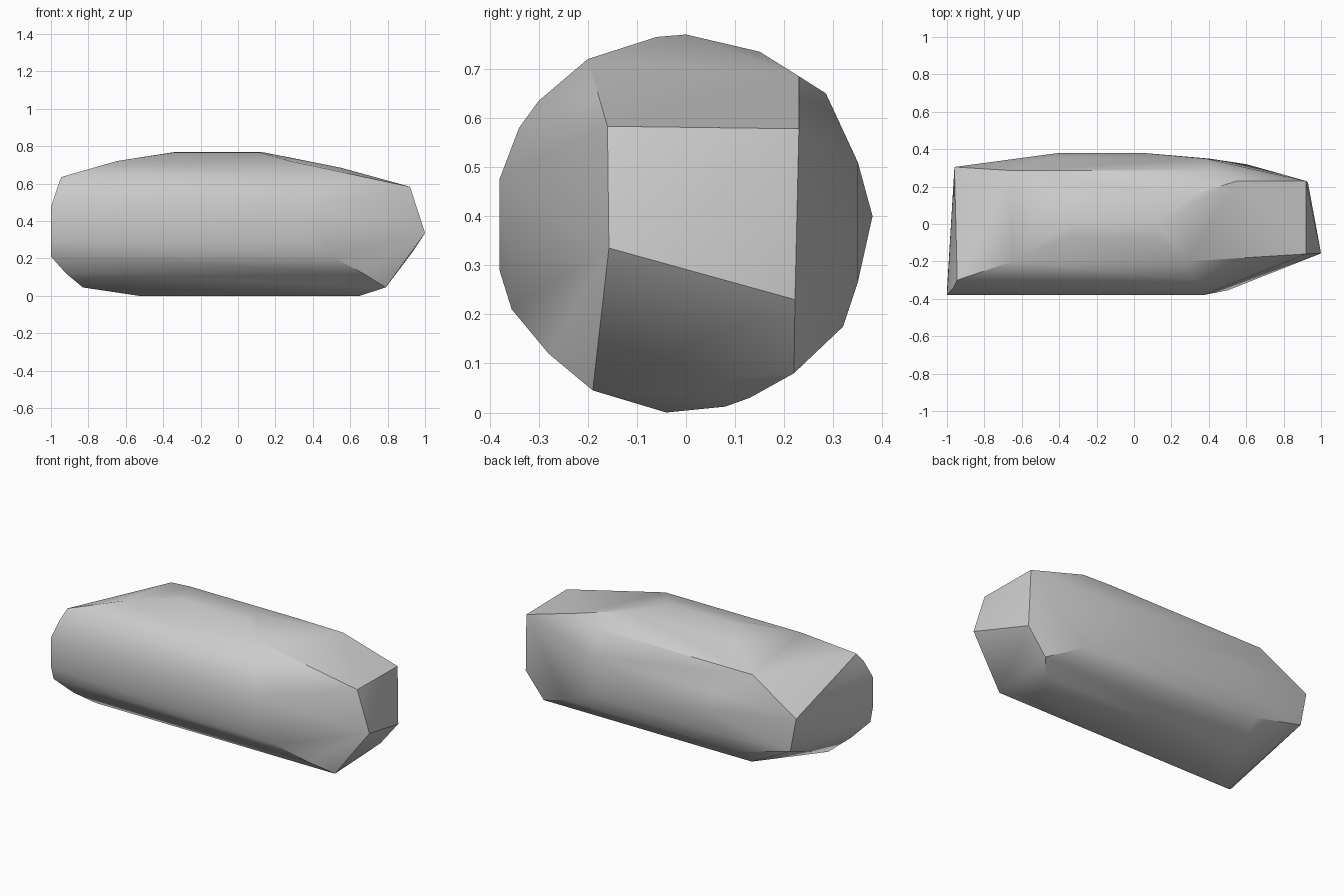
import bpy
import bmesh
import math

cube = bpy.data.objects.get("Cube")
if cube:
    bpy.data.objects.remove(cube, do_unlink=True)

# Plain grey stone
stone = bpy.data.materials.new("grey_stone")
stone.use_nodes = True
grey = (0.6, 0.6, 0.6, 1.0)
stone.diffuse_color = grey
stone.node_tree.nodes["Principled BSDF"].inputs["Base Color"].default_value = grey

# Rounded barrel: each long ridge as (y, z, x start, x end)
ridges = [
    (-0.38, 0.475, -1.0, 0.37),
    (-0.38, 0.29, -1.0, 0.37),
    (-0.355, 0.21, -1.0, 0.50),
    (-0.28, 0.12, -0.92, 0.67),
    (-0.19, 0.045, -0.83, 0.79),
    (-0.04, 0.0, -0.53, 0.65),
    (0.08, 0.012, -0.50, 0.68),
    (0.13, 0.03, -0.53, 0.73),
    (0.22, 0.08, -0.60, 0.81),
    (0.32, 0.175, -0.59, 0.60),
    (0.35, 0.265, -0.52, 0.40),
    (0.38, 0.40, -0.40, 0.05),
    (0.35, 0.51, -0.45, 0.38),
    (0.32, 0.575, -0.53, 0.38),
    (0.285, 0.65, -0.65, 0.40),
    (0.23, 0.685, -0.50, 0.55),
    (0.15, 0.735, -0.43, 0.30),
    (0.0, 0.77, -0.33, 0.12),
    (-0.06, 0.765, -0.35, 0.12),
    (-0.2, 0.72, -0.65, 0.28),
    (-0.3, 0.635, -0.945, 0.33),
    (-0.34, 0.58, -0.965, 0.36),
]

# Corners of the chipped flat ends
end_corners = [
    (0.92, -0.16, 0.583), (0.92, 0.23, 0.578),
    (0.93, 0.222, 0.23), (1.0, -0.157, 0.335),
    (-0.96, 0.305, 0.469), (-0.92, 0.305, 0.26),
]

# Wrap a convex skin around the ridges and the end corners
bm = bmesh.new()
for y, z, x0, x1 in ridges:
    bm.verts.new((x0, y, z))
    bm.verts.new((x1, y, z))
for corner in end_corners:
    bm.verts.new(corner)
bmesh.ops.convex_hull(bm, input=bm.verts[:])
loose = [v for v in bm.verts if not v.link_faces]
bmesh.ops.delete(bm, geom=loose, context='VERTS')
bmesh.ops.dissolve_limit(bm, angle_limit=math.radians(2),
                         verts=bm.verts[:], edges=bm.edges[:])
bmesh.ops.recalc_face_normals(bm, faces=bm.faces[:])

mesh = bpy.data.meshes.new("stone_block")
bm.to_mesh(mesh)
bm.free()
mesh.materials.append(stone)
block = bpy.data.objects.new("stone_block", mesh)
bpy.context.collection.objects.link(block)

# Soft barrel, crisp chipped edges
bpy.ops.object.select_all(action='DESELECT')
block.select_set(True)
bpy.context.view_layer.objects.active = block
bpy.ops.object.shade_smooth_by_angle(angle=math.radians(30))
